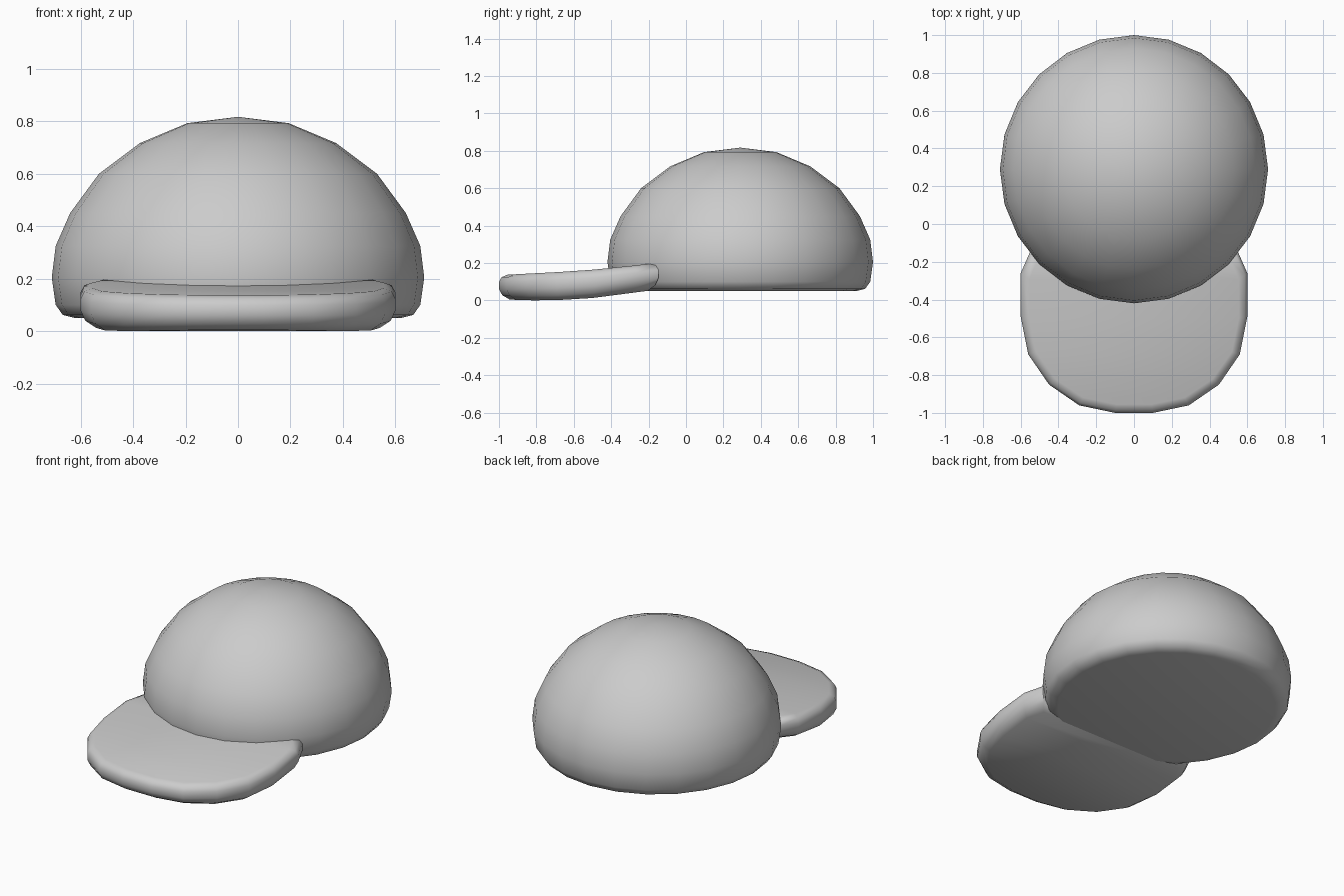
import bpy, math

if "Cube" in bpy.data.objects:
    bpy.data.objects.remove(bpy.data.objects["Cube"])


def make_object(name, verts, faces, angle):
    mesh = bpy.data.meshes.new(name)
    mesh.from_pydata(verts, [], faces)
    mesh.update()
    obj = bpy.data.objects.new(name, mesh)
    bpy.context.collection.objects.link(obj)
    bpy.ops.object.select_all(action='DESELECT')
    obj.select_set(True)
    bpy.context.view_layer.objects.active = obj
    bpy.ops.object.mode_set(mode='EDIT')
    bpy.ops.mesh.select_all(action='SELECT')
    bpy.ops.mesh.normals_make_consistent(inside=False)
    bpy.ops.object.mode_set(mode='OBJECT')
    bpy.ops.object.shade_smooth_by_angle(angle=math.radians(angle))
    return obj


def bridge(a, b, n):
    return [(a + i, a + (i + 1) % n, b + (i + 1) % n, b + i) for i in range(n)]


# Crown: 24-sided dome lathed from a (radius, height) profile, closed flat below
profile = [(0.62, 0.05), (0.668, 0.062), (0.695, 0.10), (0.71, 0.205),
           (0.695, 0.325), (0.64, 0.45), (0.53, 0.6), (0.374, 0.717), (0.193, 0.793)]
N = 24
verts, faces = [], []
for r, z in profile:
    for i in range(N):
        a = 2 * math.pi * i / N
        verts.append((r * math.cos(a), 0.29 + r * math.sin(a), z))
for k in range(len(profile) - 1):
    faces += bridge(k * N, (k + 1) * N, N)
top = len(verts)
verts.append((0, 0.29, 0.817))
last = (len(profile) - 1) * N
faces += [(last + i, last + (i + 1) % N, top) for i in range(N)]
faces.append(tuple(range(N)))
make_object("crown", verts, faces, 50)


# Brim: rounded slab, rings of one mirrored outline, bent slightly along y
half = [(0.10, -1.0), (0.29, -0.96), (0.45, -0.85), (0.56, -0.69),
        (0.60, -0.49), (0.60, -0.26), (0.55, -0.147)]
outline = half + [(-x, y) for x, y in reversed(half)]
M = len(outline)


def lerp(y, table):
    for (y0, z0), (y1, z1) in zip(table, table[1:]):
        if y <= y1:
            break
    return z0 + (z1 - z0) * (y - y0) / (y1 - y0)


upper = [(-1.0, 0.135), (-0.6, 0.156), (-0.4, 0.172), (-0.14, 0.203)]
lower = [(-1.0, 0.006), (-0.8, 0.0), (-0.65, 0.003), (-0.5, 0.013), (-0.26, 0.044), (-0.14, 0.06)]
# each ring: inset distance, fraction of the thickness
rings = [(0.058, 0.0), (0.018, 0.17), (0.0, 0.42), (0.0, 0.72), (0.014, 0.91), (0.045, 1.0)]
verts, faces = [], []
for inset, t in rings:
    for x, y in outline:
        px = x * (1 - inset / 0.6)
        py = -0.57 + (y + 0.57) * (1 - inset / 0.43)
        lo, hi = lerp(py, lower), lerp(py, upper)
        verts.append((px, py, lo + (hi - lo) * t))
for k in range(len(rings) - 1):
    faces += bridge(k * M, (k + 1) * M, M)
for base in (0, (len(rings) - 1) * M):
    faces += [(base + i, base + i + 1, base + M - 2 - i, base + M - 1 - i)
              for i in range(len(half) - 1)]
make_object("brim", verts, faces, 50)
